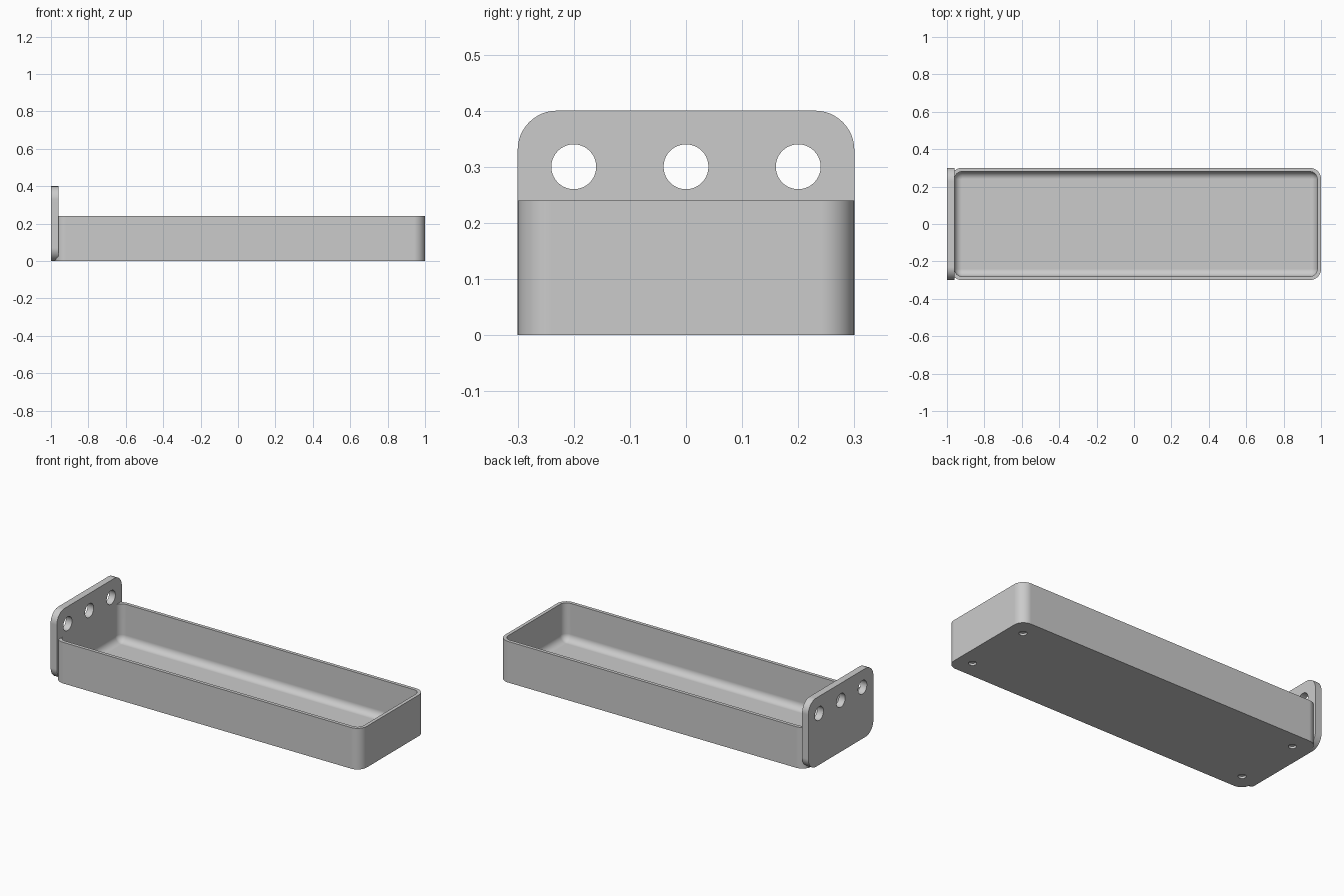
import bpy
import bmesh
from math import sin, cos, pi, radians
from mathutils import Matrix

cube = bpy.data.objects.get("Cube")
if cube:
    bpy.data.objects.remove(cube, do_unlink=True)

grey = bpy.data.materials.new("plain grey")
grey.use_nodes = True
grey.diffuse_color = (0.6, 0.6, 0.6, 1)
grey.node_tree.nodes["Principled BSDF"].inputs["Base Color"].default_value = (0.6, 0.6, 0.6, 1)


def rounded_outline(half_u, half_v, radius, steps=12):
    """Counter-clockwise outline of a rounded rectangle."""
    points = []
    for i, (su, sv) in enumerate([(1, 1), (-1, 1), (-1, -1), (1, -1)]):
        for k in range(steps + 1):
            a = (i + k / steps) * pi / 2
            points.append((su * (half_u - radius) + radius * cos(a),
                           sv * (half_v - radius) + radius * sin(a)))
    return points


def loft(name, rings):
    """Solid skinned through matching rings, capped at both ends."""
    bm = bmesh.new()
    loops = [[bm.verts.new(p) for p in ring] for ring in rings]
    for a, b in zip(loops, loops[1:]):
        for i in range(len(a)):
            j = (i + 1) % len(a)
            bm.faces.new((a[i], a[j], b[j], b[i]))
    bm.faces.new(loops[0])
    bm.faces.new(loops[-1])
    bmesh.ops.recalc_face_normals(bm, faces=bm.faces)
    return make_object(name, bm)


def make_object(name, bm):
    mesh = bpy.data.meshes.new(name)
    bm.to_mesh(mesh)
    bm.free()
    mesh.materials.append(grey)
    obj = bpy.data.objects.new(name, mesh)
    bpy.context.collection.objects.link(obj)
    return obj


def drill(obj, centres, radius, depth, turn):
    """Cut round holes at the given centres, then smooth the part."""
    bm = bmesh.new()
    for c in centres:
        bmesh.ops.create_cone(bm, cap_ends=True, segments=40, radius1=radius, radius2=radius,
                              depth=depth, matrix=Matrix.Translation(c) @ turn)
    cutter = make_object(obj.name + "_cutter", bm)
    cutter.hide_render = True
    bpy.ops.object.select_all(action='DESELECT')
    obj.select_set(True)
    bpy.context.view_layer.objects.active = obj
    mod = obj.modifiers.new("holes", 'BOOLEAN')
    mod.operation = 'DIFFERENCE'
    mod.solver = 'EXACT'
    mod.object = cutter
    bpy.ops.object.modifier_apply(modifier=mod.name)
    bpy.data.objects.remove(cutter, do_unlink=True)
    bpy.ops.object.shade_smooth_by_angle(angle=radians(35))
    normals = obj.modifiers.new("weighted normals", 'WEIGHTED_NORMAL')
    normals.keep_sharp = True


# Tray: rounded outside, thin walls, filleted floor
CX, HX, HY, TOP = 0.01, 0.99, 0.30, 0.24
WALL, FLOOR, CORNER, FILLET = 0.02, 0.02, 0.06, 0.04


def tray_ring(inset, z):
    r = max(CORNER - inset, 0.001)
    return [(CX + u, v, z) for u, v in rounded_outline(HX - inset, HY - inset, r)]


rings = [tray_ring(0, 0), tray_ring(0, TOP), tray_ring(WALL, TOP)]
for k in range(9):
    a = k / 8 * pi / 2
    rings.append(tray_ring(WALL + FILLET * (1 - cos(a)), FLOOR + FILLET * (1 - sin(a))))
tray = loft("tray", rings)

# Shallow sockets under the four corners
sockets = [(CX + sx * 0.9, sy * 0.2, 0) for sx in (-1, 1) for sy in (-1, 1)]
drill(tray, sockets, 0.021, 0.024, Matrix.Identity(4))

# Upright mounting plate with three screw holes
plate = loft("mounting_plate", [[(x, u, 0.2 + v) for u, v in rounded_outline(0.3, 0.2, 0.07)]
                                for x in (-1.0, -0.96)])
drill(plate, [(-0.98, y, 0.3) for y in (-0.2, 0, 0.2)], 0.04, 0.2,
      Matrix.Rotation(pi / 2, 4, 'Y'))
